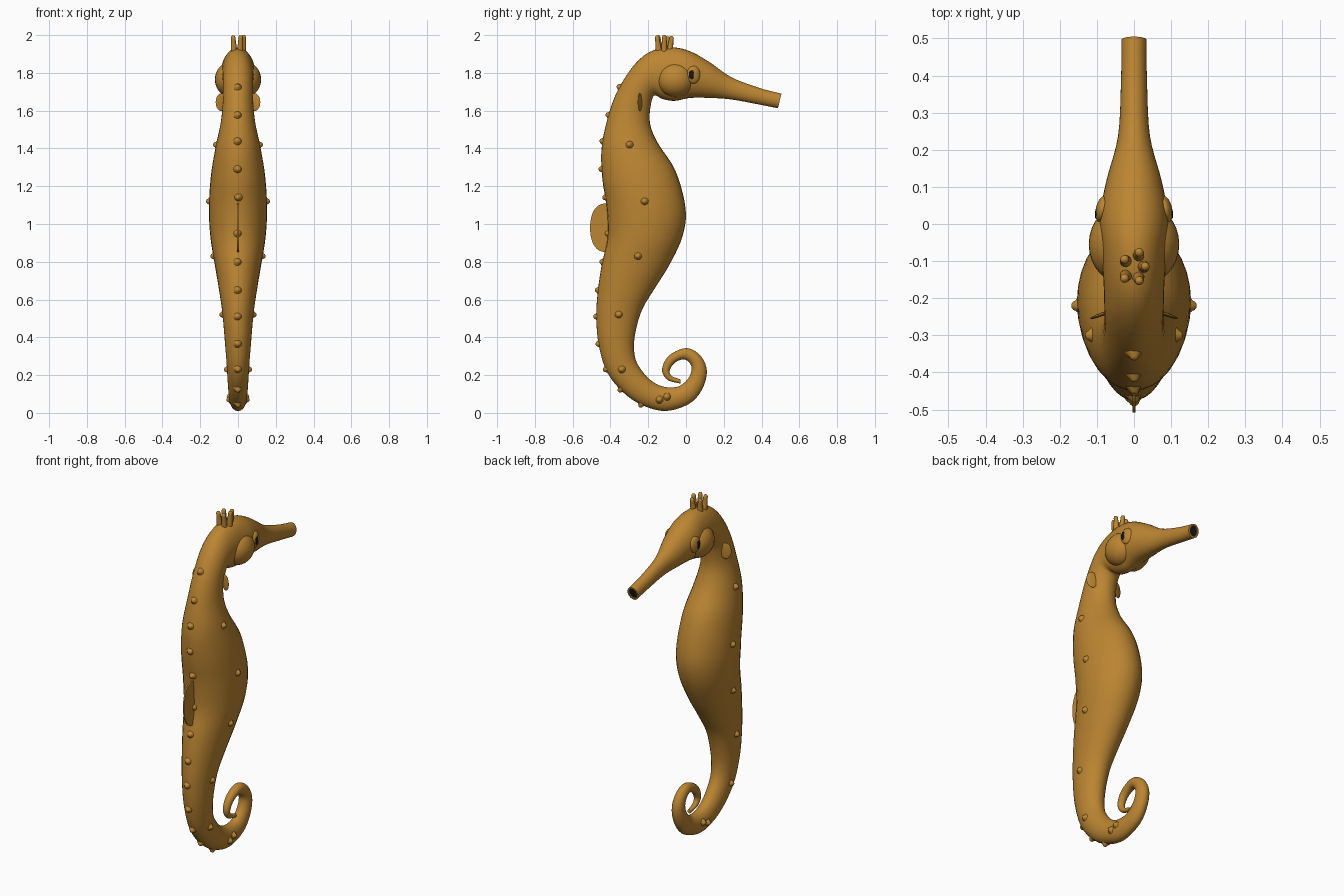
import bpy, bmesh, math
from mathutils import Vector, Matrix
from mathutils.bvhtree import BVHTree

if "Cube" in bpy.data.objects:
    bpy.data.objects.remove(bpy.data.objects["Cube"])


def material(name, rgb):
    m = bpy.data.materials.new(name)
    m.diffuse_color = (*rgb, 1)
    m.use_nodes = True
    m.node_tree.nodes["Principled BSDF"].inputs["Base Color"].default_value = m.diffuse_color
    return m


ochre = material("ochre skin", (0.50, 0.235, 0.032))
black = material("black", (0.008, 0.008, 0.01))


def finish(bm, name, mats=(ochre,), angle=50):
    bmesh.ops.recalc_face_normals(bm, faces=bm.faces[:])
    me = bpy.data.meshes.new(name)
    bm.to_mesh(me)
    bm.free()
    ob = bpy.data.objects.new(name, me)
    bpy.context.collection.objects.link(ob)
    for m in mats:
        me.materials.append(m)
    bpy.ops.object.select_all(action='DESELECT')
    ob.select_set(True)
    bpy.context.view_layer.objects.active = ob
    bpy.ops.object.shade_smooth_by_angle(angle=math.radians(angle))
    return ob


def skin(bm, rings):
    """Bridge successive rings of points; returns the first and last cap."""
    vs = [[bm.verts.new(p) for p in r] for r in rings]
    n = len(vs[0])
    for a, b in zip(vs, vs[1:]):
        for i in range(n):
            j = (i + 1) % n
            bm.faces.new((a[i], a[j], b[j], b[i]))
    return bm.faces.new(vs[0]), bm.faces.new(vs[-1])


def smooth_path(rows, steps):
    """Catmull-Rom through rows of numbers."""
    pts = [Vector(r) for r in rows]
    pts = [2 * pts[0] - pts[1]] + pts + [2 * pts[-1] - pts[-2]]
    out = []
    for a, b, c, d in zip(pts, pts[1:], pts[2:], pts[3:]):
        for k in range(steps):
            t = k / steps
            out.append(0.5 * (2 * b + (c - a) * t + (2 * a - 5 * b + 4 * c - d) * t * t
                              + (3 * b - a - 3 * c + d) * t ** 3))
    return out + [pts[-2]]


# Cross-sections: back y, back z, belly y, belly z, half width
head = [
    (.505, 1.69, .487, 1.613, .034), (.39, 1.72, .385, 1.633, .035),
    (.24, 1.777, .235, 1.66, .043), (.127, 1.855, .11, 1.668, .074),
    (.02, 1.915, .02, 1.667, .092), (-.08, 1.935, -.06, 1.652, .088),
    (-.19, 1.912, -.125, 1.662, .082), (-.28, 1.835, -.168, 1.68, .08),
    (-.365, 1.70, -.188, 1.62, .08)]
trunk = [
    (-.415, 1.56, -.19, 1.53, .09), (-.447, 1.40, -.15, 1.43, .117),
    (-.443, 1.24, -.055, 1.28, .143), (-.42, 1.09, -.002, 1.08, .154),
    (-.415, .93, -.02, .93, .146), (-.445, .79, -.09, .78, .123),
    (-.465, .66, -.165, .66, .102), (-.475, .52, -.235, .54, .083),
    (-.463, .365, -.272, .40, .07), (-.42, .22, -.27, .295, .06)]
tail = [
    (-.34, .116, -.235, .225, .055), (-.24, .045, -.18, .168, .05),
    (-.11, .01, -.115, .138, .045), (.02, .05, -.04, .14, .04),
    (.088, .13, .012, .183, .037), (.11, .225, .03, .235, .034),
    (.075, .305, .013, .272, .031), (0, .343, -.02, .283, .028),
    (-.09, .303, -.063, .262, .024), (-.127, .23, -.087, .222, .02),
    (-.098, .175, -.073, .194, .015), (-.03, .155, -.03, .177, .011)]

N = 32
rings = []
for by, bz, fy, fz, w in smooth_path(head + trunk + tail, 5):
    back, front = Vector((0, by, bz)), Vector((0, fy, fz))
    c, a = (back + front) / 2, (back - front) / 2
    rings.append([c + a * math.cos(2 * math.pi * i / N)
                  + Vector((w * math.sin(2 * math.pi * i / N), 0, 0)) for i in range(N)])

# Body with a dark recessed mouth at the snout end
bm = bmesh.new()
mouth, _ = skin(bm, rings)
bmesh.ops.recalc_face_normals(bm, faces=bm.faces[:])
bmesh.ops.inset_region(bm, faces=[mouth], thickness=.009, depth=0)
bmesh.ops.inset_region(bm, faces=[mouth], thickness=.001, depth=-.006)
mouth.material_index = 1
surface = BVHTree.FromBMesh(bm)
finish(bm, "body", (ochre, black))


def peg(bm, base, direction, profile, sides=12):
    """Lathe (radius, height) pairs along a direction."""
    m = Matrix.Translation(base) @ Vector(direction).to_track_quat('Z', 'Y').to_matrix().to_4x4()
    skin(bm, [[m @ Vector((r * math.cos(2 * math.pi * i / sides),
                           r * math.sin(2 * math.pi * i / sides), h))
               for i in range(sides)] for r, h in profile])


def ellipsoid(bm, centre, radii, turn=0, tilt=0):
    m = (Matrix.Translation(centre) @ Matrix.Rotation(turn, 4, 'Z')
         @ Matrix.Rotation(tilt, 4, 'Y') @ Matrix.Diagonal((*radii, 1)))
    bmesh.ops.create_uvsphere(bm, u_segments=28, v_segments=16, radius=1, matrix=m)


# Knobs along the back ridge and down both flanks
knob = [(.027, -.012), (.021, 0), (.014, .007), (.011, .013), (.006, .017), (.001, .018)]
ridge = [(-.36, 1.73), (-.42, 1.58), (-.45, 1.44), (-.45, 1.29), (-.43, 1.14), (-.415, .95),
         (-.445, .80), (-.467, .65), (-.476, .51), (-.465, .365), (-.425, .23),
         (-.35, .12), (-.24, .04)]
flank = [(-.30, 1.42), (-.22, 1.12), (-.255, .83), (-.355, .52), (-.34, .23), (-.14, .07),
         (-.10, .085)]
bm = bmesh.new()
for x, spots in ((0, ridge), (.3, flank), (-.3, flank)):
    for y, z in spots:
        if x:
            p, n, _, _ = surface.ray_cast(Vector((x, y, z)), Vector((-x, 0, 0)))
        else:
            p, n, _, _ = surface.find_nearest(Vector((0, y, z)))
        peg(bm, p - n * .002, n, knob)
finish(bm, "skin_knobs")

# Crown of blunt spikes
spike = [(.018, -.04), (.015, .02), (.012, .055), (.012, .066), (.008, .074), (.001, .077)]
bm = bmesh.new()
for x, y, s in ((-.022, -.10, .9), (.012, -.085, .92), (.026, -.115, 1), (.012, -.145, .97),
                (-.022, -.14, .97)):
    peg(bm, (x, y, 1.925), (x * .25, (y + .117) * .45, .1), [(r, h * s) for r, h in spike])
finish(bm, "crown_spikes")

# Cheeks, eyes and pectoral fins, both sides
for s, side in ((1, "right"), (-1, "left")):
    bm = bmesh.new()
    ellipsoid(bm, (s * .042, -.055, 1.765), (.08, .10, .092))
    finish(bm, side + "_cheek")

    bm = bmesh.new()
    ellipsoid(bm, (s * .084, .04, 1.79), (.019, .037, .047), s * .22)
    finish(bm, side + "_eyelid")

    bm = bmesh.new()
    ellipsoid(bm, (s * .1, .034, 1.79), (.0045, .019, .025), s * .18)
    finish(bm, side + "_pupil", (black,))

    bm = bmesh.new()
    ellipsoid(bm, (s * .088, -.244, 1.645), (.032, .005, .047), -s * .35)
    finish(bm, side + "_pectoral_fin")

# Thin rounded dorsal fin
bm = bmesh.new()
outline = []
for i in range(25):
    t = math.pi * i / 24
    outline.append((-.40 - .108 * math.sin(t) ** .6, .98 + .13 * math.cos(t)))
skin(bm, [[Vector((x, y, z)) for y, z in outline] for x in (-.004, .004)])
finish(bm, "dorsal_fin", angle=30)
